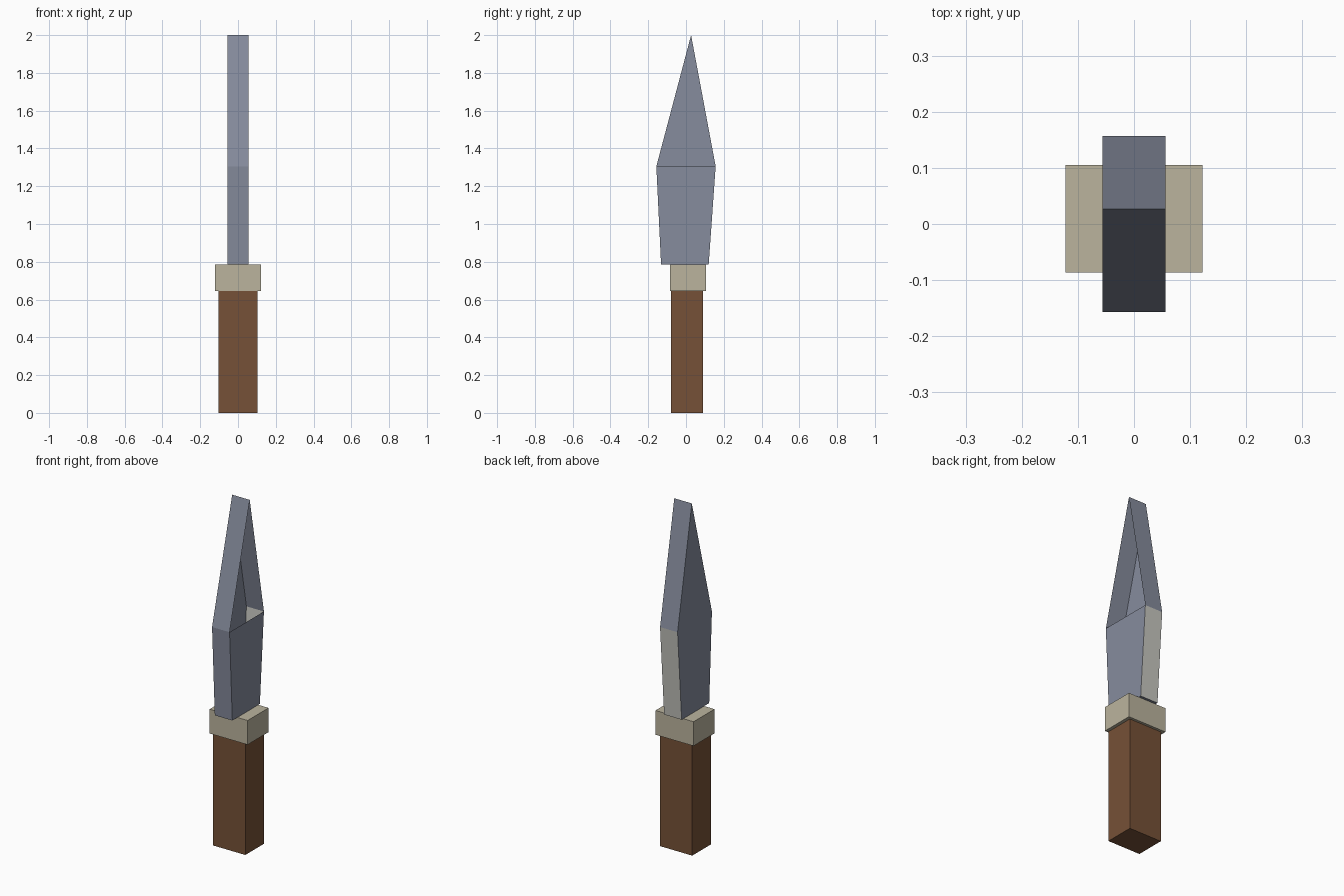
import bpy, bmesh

if "Cube" in bpy.data.objects:
    bpy.data.objects.remove(bpy.data.objects["Cube"])


def material(name, srgb):
    m = bpy.data.materials.new(name)
    lin = [((c / 255 + 0.055) / 1.055) ** 2.4 for c in srgb]
    m.diffuse_color = (*lin, 1)
    m.use_nodes = True
    m.node_tree.nodes["Principled BSDF"].inputs["Base Color"].default_value = m.diffuse_color
    return m


steel = material("blue_steel", (134, 140, 157))
edge = material("pale_edge", (198, 198, 192))
bone = material("bone", (187, 180, 158))
wood = material("brown_wood", (118, 81, 55))


def add_object(name, bm, mats):
    me = bpy.data.meshes.new(name)
    bm.to_mesh(me)
    bm.free()
    for m in mats:
        me.materials.append(m)
    ob = bpy.data.objects.new(name, me)
    bpy.context.collection.objects.link(ob)
    return ob


def box(name, lo, hi, mat):
    bm = bmesh.new()
    bmesh.ops.create_cube(bm, size=1)
    for v in bm.verts:
        v.co = [(a + b) / 2 + c * (b - a) for a, b, c in zip(lo, hi, v.co)]
    add_object(name, bm, [mat])


# Handle and guard
box("handle", (-0.103, -0.08, 0), (0.103, 0.09, 0.645), wood)
box("guard", (-0.122, -0.086, 0.645), (0.122, 0.105, 0.785), bone)

# Blade: lower block and upper point, as side profiles (y, z)
HALF = 0.056
SHOULDER = 1.305
profile = [(-0.132, 0.785), (0.12, 0.785), (0.157, SHOULDER),
           (0.027, 2.0), (-0.157, SHOULDER)]
bm = bmesh.new()
left, right = ([bm.verts.new((x, y, z)) for y, z in profile] for x in (-HALF, HALF))
for i in range(5):
    j = (i + 1) % 5
    bm.faces.new((left[i], left[j], right[j], right[i]))
for side in (left, right):
    bm.faces.new([side[i] for i in (0, 1, 2, 4)])
# The point is open on its right side, so only the left triangle is filled
bm.faces.new([left[i] for i in (2, 3, 4)])
bmesh.ops.recalc_face_normals(bm, faces=bm.faces)
# Pale edge on the lower back face
for f in bm.faces:
    c = f.calc_center_median()
    f.material_index = int(c.y > 0.1 and c.z < SHOULDER)
add_object("blade", bm, [steel, edge])
